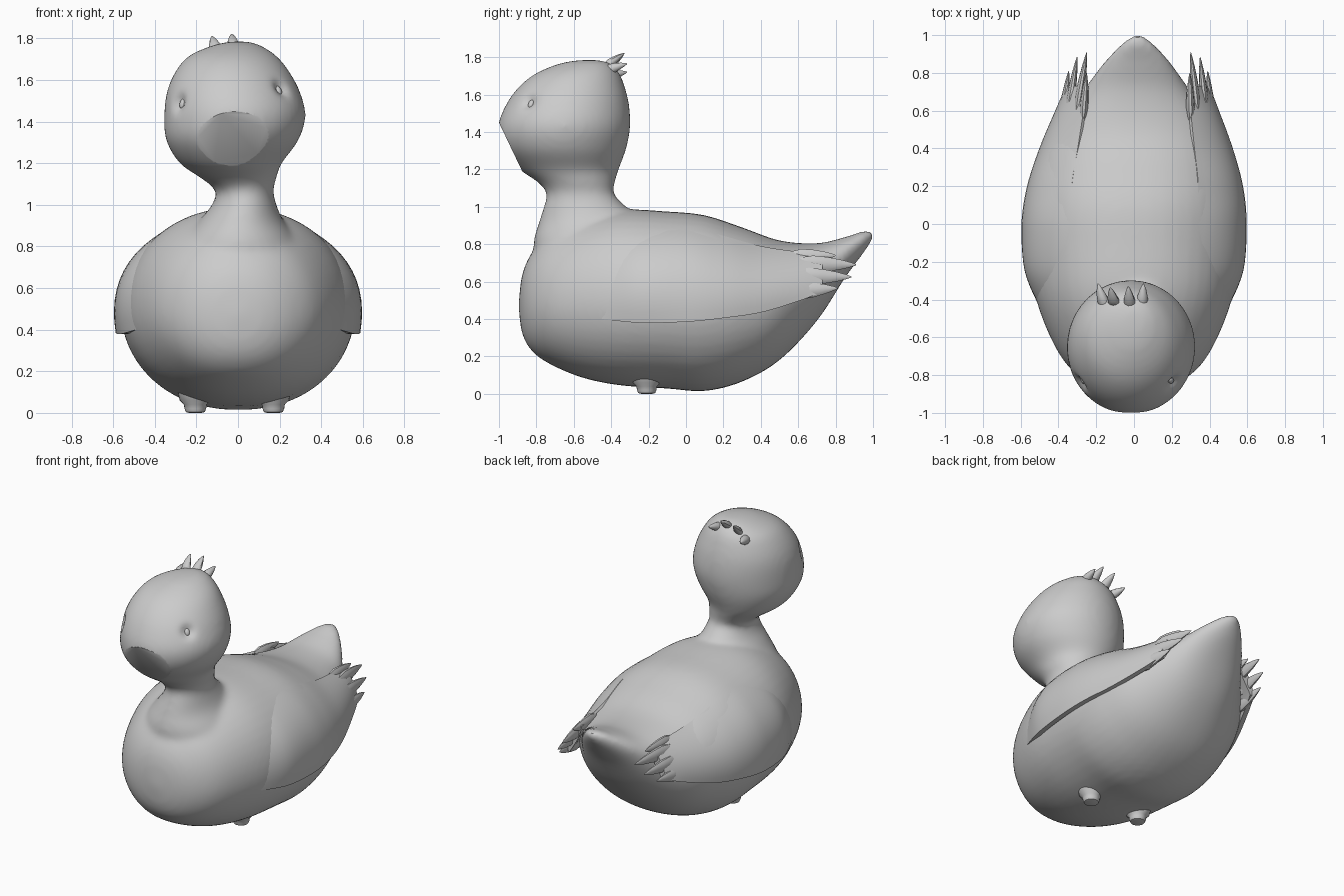
import bpy, bmesh, math
from mathutils import Vector

if "Cube" in bpy.data.objects:
    bpy.data.objects.remove(bpy.data.objects["Cube"])


def spline(rows, steps=6):
    """Smoothly resample rows of numbers."""
    out = []
    for i in range(len(rows) - 1):
        a, b = rows[max(i - 1, 0)], rows[i]
        c, d = rows[i + 1], rows[min(i + 2, len(rows) - 1)]
        for s in range(steps):
            t = s / steps
            out.append([0.5 * (2 * q + (r - p) * t + (2 * p - 5 * q + 4 * r - w) * t ** 2
                               + (3 * q - p - 3 * r + w) * t ** 3)
                        for p, q, r, w in zip(a, b, c, d)])
    return out + [list(rows[-1])]


def loft(bm, rings):
    """Skin closed rings and cap both ends."""
    vs = [[bm.verts.new(p) for p in ring] for ring in rings]
    n = len(vs[0])
    for a, b in zip(vs, vs[1:]):
        for i in range(n):
            j = (i + 1) % n
            bm.faces.new((a[i], a[j], b[j], b[i]))
    bm.faces.new(vs[0][::-1])
    bm.faces.new(vs[-1])


def make(name, bm, angle=40):
    bmesh.ops.recalc_face_normals(bm, faces=bm.faces[:])
    me = bpy.data.meshes.new(name)
    bm.to_mesh(me)
    bm.free()
    ob = bpy.data.objects.new(name, me)
    bpy.context.collection.objects.link(ob)
    bpy.ops.object.select_all(action='DESELECT')
    ob.select_set(True)
    bpy.context.view_layer.objects.active = ob
    bpy.ops.object.shade_smooth_by_angle(angle=math.radians(angle))
    return ob


def spike(bm, base, tip, radius, flat=1.0):
    """Tapered feather running from base to tip."""
    base, tip = Vector(base), Vector(tip)
    rings = []
    for t, r in ((0, .7), (.25, 1), (.5, .85), (.75, .55), (.92, .25), (1, .06)):
        c = base.lerp(tip, t)
        rings.append([c + Vector((radius * r * flat * math.cos(k * math.tau / 10), 0,
                                  radius * r * math.sin(k * math.tau / 10)))
                      for k in range(10)])
    loft(bm, rings)


ANG = [k * math.tau / 48 for k in range(48)]

# Body: sections along y (y, bottom, widest level, top, half width)
body_rows = [(-.895, .46, .47, .48, .01), (-.875, .32, .48, .64, .15), (-.82, .225, .48, .76, .27),
             (-.72, .155, .49, .86, .375), (-.55, .085, .5, .94, .465), (-.35, .045, .5, .985, .53),
             (-.1, .028, .5, .975, .56), (.1, .015, .5, .955, .56), (.3, .065, .51, .89, .525),
             (.5, .18, .54, .82, .45), (.7, .39, .63, .805, .29), (.85, .62, .74, .838, .18),
             (.95, .755, .82, .87, .09), (1.005, .835, .85, .865, .015)]
bm = bmesh.new()
rings = []
for y, lo, mid, hi, w in spline(body_rows):
    cx = .02 * max(0, y)
    ring = []
    for a in ANG:
        c, s = math.cos(a), math.sin(a)
        x = math.copysign(abs(c) ** .92, c) * w
        ring.append((cx + x, y, mid + s * ((hi - mid) if s > 0 else (mid - lo))))
    rings.append(ring)
loft(bm, rings)

# Neck and head: sections along z (z, x min, x max, y front, y back)
head_rows = [(.6, -.34, .36, -.80, -.2), (.8, -.28, .30, -.815, -.18), (.92, -.19, .22, -.785, -.23),
             (1.0, -.125, .185, -.76, -.32), (1.07, -.11, .17, -.745, -.385),
             (1.13, -.18, .185, -.79, -.38), (1.2, -.28, .21, -.89, -.36), (1.31, -.345, .29, -.985, -.32),
             (1.43, -.355, .325, -1.005, -.298), (1.55, -.34, .295, -.96, -.305),
             (1.65, -.295, .24, -.885, -.33), (1.72, -.23, .18, -.79, -.36),
             (1.77, -.11, .10, -.66, -.41), (1.785, -.03, .04, -.55, -.48)]
rings = [[((x0 + x1) / 2 + (x1 - x0) / 2 * math.cos(a),
           (y0 + y1) / 2 + (y1 - y0) / 2 * math.sin(a), z) for a in ANG]
         for z, x0, x1, y0, y1 in spline(head_rows)]
loft(bm, rings)
duck = make("body_and_head", bm)

# Fuse body and head into one soft skin
rm = duck.modifiers.new("fuse", 'REMESH')
rm.mode = 'VOXEL'
rm.voxel_size = .018
sm = duck.modifiers.new("soften", 'SMOOTH')
sm.factor = .5
sm.iterations = 10
for m in ("fuse", "soften"):
    bpy.ops.object.modifier_apply(modifier=m)

# Eye hollows and the flat oval beak cut
bm = bmesh.new()
bm.from_mesh(duck.data)
bm.normal_update()
eyes = []
for target in ((.205, -.83, 1.555), (-.275, -.83, 1.49)):
    v = min(bm.verts, key=lambda q: (q.co - Vector(target)).length)
    p, n = v.co.copy(), v.normal.copy()
    for q in bm.verts:
        d = (q.co - p).length
        if d < .12:
            q.co -= n * .028 * math.exp(-(d / .04) ** 2)
    eyes.append((p - n * .024, n))
high = [f for f in bm.faces if f.calc_center_median().z > 1.15]
geom = list({e for f in high for e in (*f.verts, *f.edges)}) + high
cut = bmesh.ops.bisect_plane(bm, geom=geom, plane_co=(0, -.933, 1.31),
                             plane_no=(.0, -.9, -.43), clear_outer=True)
bmesh.ops.holes_fill(bm, edges=[e for e in bm.edges if e.is_boundary], sides=0)
bm.to_mesh(duck.data)
bm.free()
bpy.ops.object.shade_smooth_by_angle(angle=math.radians(35))

# Eyes: small flat ovals sitting in the hollows
for side, (p, n) in zip(("right", "left"), eyes):
    bm = bmesh.new()
    bmesh.ops.create_uvsphere(bm, u_segments=16, v_segments=10, radius=1)
    ob = make(side + "_eye", bm)
    ob.scale = (.016, .024, .012)
    ob.rotation_euler = n.to_track_quat('Z', 'Y').to_euler()
    ob.location = p

# Wings: (y, top edge x z, middle x z, bottom edge x z)
wing_rows = [(-.45, .24, .87, .45, .66, .49, .40), (-.25, .28, .905, .535, .68, .562, .38),
             (0, .325, .89, .55, .68, .588, .385), (.2, .34, .845, .535, .65, .572, .405),
             (.4, .32, .79, .485, .63, .52, .435), (.6, .30, .76, .415, .64, .45, .495),
             (.73, .29, .75, .36, .66, .40, .545)]
# Feathers: base and tip
feathers = [((.30, .55, .725), (.295, .80, .74)), ((.335, .60, .695), (.30, .91, .69)),
            ((.38, .58, .63), (.35, .885, .625)), ((.41, .55, .545), (.39, .81, .565))]


def place(p, side):
    if side > 0:
        return p
    return (-p[0] + .055 * max(0, p[1]), p[1], p[2])


for name, side in (("right_wing", 1), ("left_wing", -1)):
    bm = bmesh.new()
    rings = []
    for y, tx, tz, mx, mz, bx, bz in spline(wing_rows):
        outer, inner = [], []
        for k in range(13):
            t = k / 12
            a, b, c = (1 - t) * (1 - 2 * t), 4 * t * (1 - t), t * (2 * t - 1)
            x, z = a * tx + b * mx + c * bx, a * tz + b * mz + c * bz
            thick = .012 + .035 * math.sin(math.pi * t)
            outer.append(place((x, y, z), side))
            inner.append(place((x - thick - .02 * t, y, z - .01 * (1 - t)), side))
        rings.append(outer + inner[::-1])
    loft(bm, rings)
    for base, tip in feathers:
        spike(bm, place(base, side), place(tip, side), .048, .5)
    make(name, bm)

# Head crest
bm = bmesh.new()
for base, tip in (((-.15, -.45, 1.69), (-.19, -.315, 1.72)), ((-.10, -.44, 1.72), (-.125, -.335, 1.81)),
                  ((-.02, -.45, 1.735), (-.03, -.33, 1.82)), ((.04, -.45, 1.72), (.05, -.315, 1.765))):
    spike(bm, base, tip, .032)
make("head_crest", bm)

# Feet nubs under the belly
for name, x in (("right_foot", .17), ("left_foot", -.205)):
    bm = bmesh.new()
    loft(bm, [[(x + r * math.cos(a), -.21 + r * math.sin(a), z) for a in ANG[::2]]
              for z, r in ((0, .03), (.004, .045), (.02, .052), (.04, .055), (.06, .075), (.1, .085))])
    make(name, bm)
